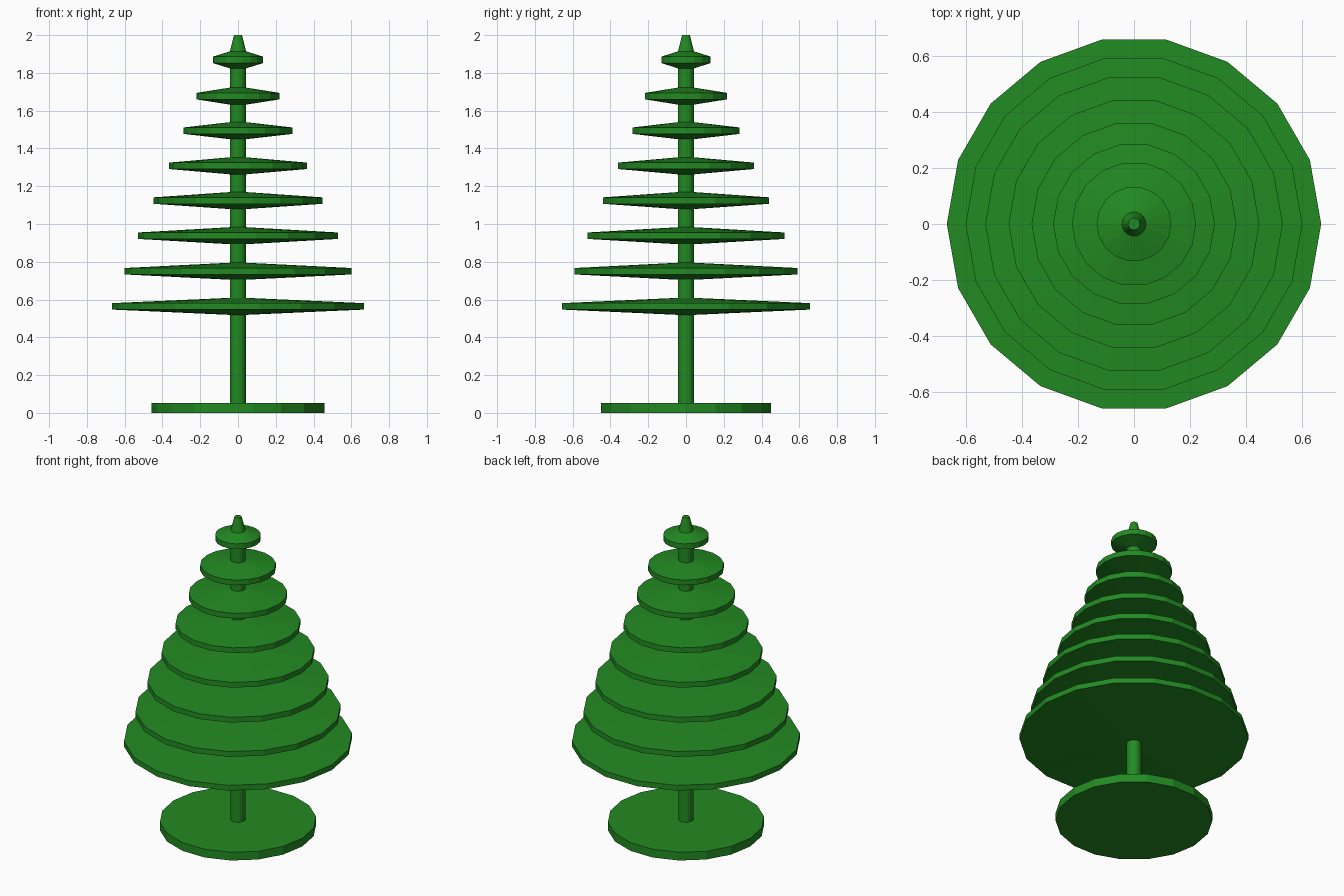
import bpy, bmesh, math

if "Cube" in bpy.data.objects:
    bpy.data.objects.remove(bpy.data.objects["Cube"])

SIDES = 18
TRUNK_R = 0.043

green = bpy.data.materials.new("forest_green")
green.diffuse_color = (0.016, 0.254, 0.016, 1.0)
green.use_nodes = True
green.node_tree.nodes["Principled BSDF"].inputs["Base Color"].default_value = green.diffuse_color


def lathe(name, profile):
    """Turn a (radius, z) profile, listed bottom to top, into a flat-faced solid of revolution."""
    bm = bmesh.new()
    rings = []
    for r, z in profile:
        rings.append([bm.verts.new((r * math.cos(2 * math.pi * i / SIDES),
                                    r * math.sin(2 * math.pi * i / SIDES), z))
                      for i in range(SIDES)])
    for low, high in zip(rings, rings[1:]):
        for i in range(SIDES):
            j = (i + 1) % SIDES
            bm.faces.new((low[i], low[j], high[j], high[i]))
    mesh = bpy.data.meshes.new(name)
    # cap only the ends that are exposed (ground and tip)
    if name == "base":
        bm.faces.new(rings[0][::-1])
    if name == "tip":
        bm.faces.new(rings[-1])
    bm.to_mesh(mesh)
    bm.free()
    mesh.materials.append(green)
    obj = bpy.data.objects.new(name, mesh)
    bpy.context.collection.objects.link(obj)


# round foot
BASE_TOP = 0.053
lathe("base", [(0.457, 0), (0.457, BASE_TOP), (TRUNK_R, BASE_TOP)])

# branch tiers (rim radius, centre height) with the trunk showing between them
tiers = [(0.667, 0.564), (0.600, 0.750), (0.530, 0.938), (0.447, 1.124),
         (0.365, 1.308), (0.288, 1.494), (0.221, 1.677), (0.133, 1.869)]
HALF, RIM = 0.045, 0.017
below = BASE_TOP
for n, (r, z) in enumerate(tiers, 1):
    lathe(f"trunk_section_{n}", [(TRUNK_R, below), (TRUNK_R, z - HALF)])
    lathe(f"branch_tier_{n}", [(TRUNK_R, z - HALF), (r, z - RIM),
                               (r, z + RIM), (TRUNK_R, z + HALF)])
    below = z + HALF

# tapered tip
lathe("tip", [(TRUNK_R, below), (0.021, 2.0)])
